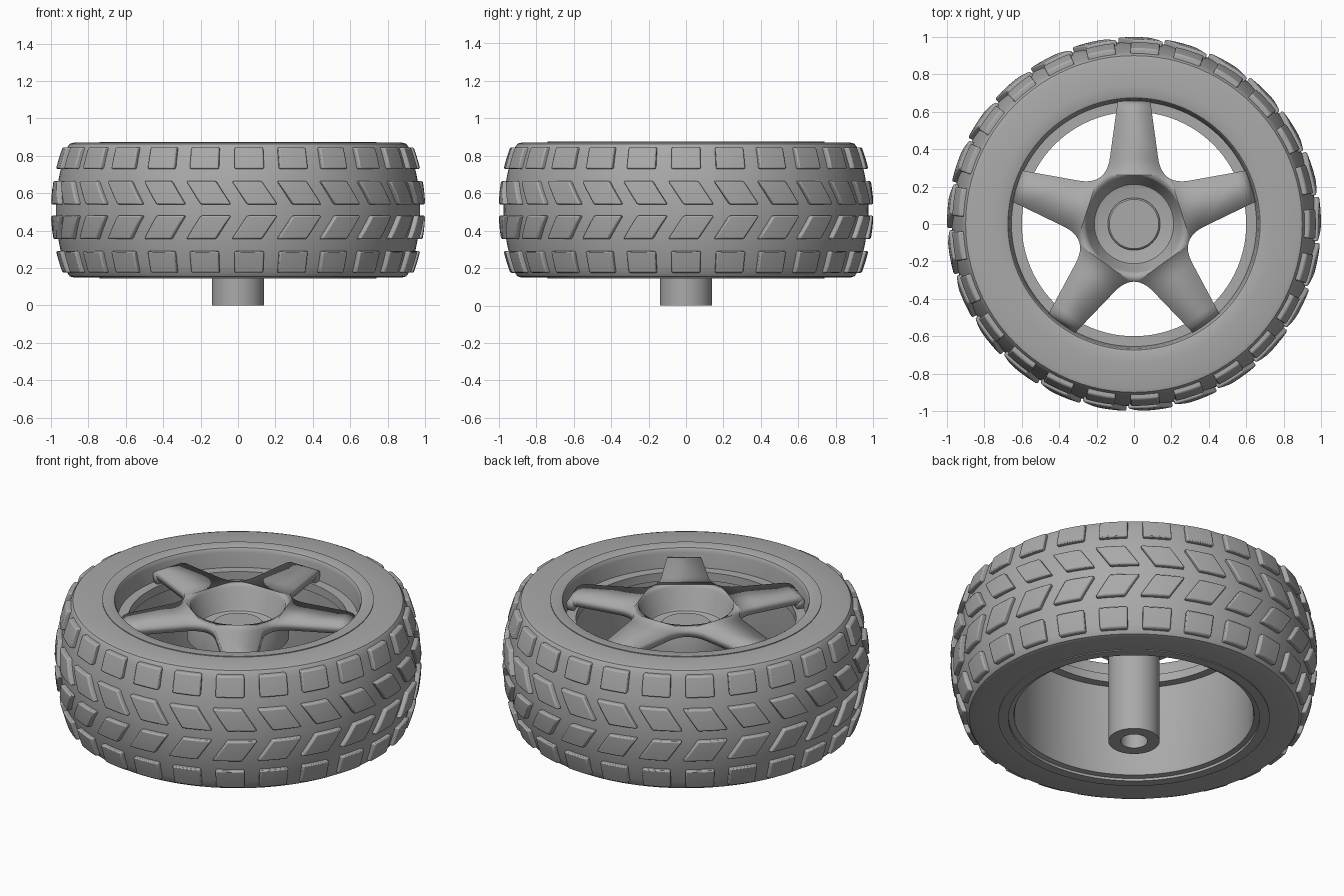
import bpy, bmesh
from math import sin, cos, pi, radians
from mathutils import Vector

cube = bpy.data.objects.get("Cube")
if cube:
    bpy.data.objects.remove(cube, do_unlink=True)

grey = bpy.data.materials.new("plain_grey")
grey.use_nodes = True
GREY = (0.4, 0.4, 0.4, 1)
grey.diffuse_color = GREY
grey.node_tree.nodes["Principled BSDF"].inputs["Base Color"].default_value = GREY

MID = 0.51  # height of the tyre's centre line


def finish(bm, name, angle=30):
    mesh = bpy.data.meshes.new(name)
    bm.to_mesh(mesh)
    bm.free()
    mesh.materials.append(grey)
    obj = bpy.data.objects.new(name, mesh)
    bpy.context.collection.objects.link(obj)
    bpy.ops.object.select_all(action='DESELECT')
    obj.select_set(True)
    bpy.context.view_layer.objects.active = obj
    bpy.ops.object.shade_smooth_by_angle(angle=radians(angle))
    return obj


def lathe(name, profile, closed=True, steps=96):
    """Turn an (r, z) profile around the z axis."""
    bm = bmesh.new()
    verts = [bm.verts.new((r, 0, z)) for r, z in profile]
    pairs = list(zip(verts, verts[1:]))
    if closed:
        pairs.append((verts[-1], verts[0]))
    edges = [bm.edges.new(p) for p in pairs]
    bmesh.ops.spin(bm, geom=verts + edges, axis=(0, 0, 1), cent=(0, 0, 0),
                   angle=2 * pi, steps=steps, use_duplicate=False)
    bmesh.ops.remove_doubles(bm, verts=bm.verts, dist=0.0002)
    bmesh.ops.recalc_face_normals(bm, faces=bm.faces)
    return finish(bm, name)


def tread_radius(z):
    return 0.974 - 0.55 * (z - MID) ** 2


# Tyre: barrel-shaped casing with rounded shoulders
crown = [(tread_radius(z), z) for z in (MID + 0.034 * k for k in range(-10, 11))]
lathe("tyre", [(0.735, 0.15), (0.88, 0.15), (0.9, 0.156)] + crown
      + [(0.9, 0.864), (0.88, 0.87), (0.735, 0.87)])


# Tread: four rows of raised pads, slanted in the two middle rows
def add_pads(bm, low, high, slant, shift, count=25):
    for k in range(count):
        part = bmesh.new()
        bmesh.ops.create_grid(part, x_segments=3, y_segments=3, size=1)
        top = bmesh.ops.extrude_face_region(part, geom=part.faces[:])
        raised = {v for v in top["geom"] if isinstance(v, bmesh.types.BMVert)}
        for v in part.verts:
            u, w = v.co.x, v.co.y
            z = (low + high) / 2 + w * (high - low) / 2
            a = 2 * pi * k / count + shift + 0.082 * u + slant * w
            r = tread_radius(z) + (0.027 if v in raised else -0.015)
            v.co = (r * cos(a), r * sin(a), z)
        bmesh.ops.recalc_face_normals(part, faces=part.faces)
        temp = bpy.data.meshes.new("temp")
        part.to_mesh(temp)
        part.free()
        bm.from_mesh(temp)
        bpy.data.meshes.remove(temp)


bm = bmesh.new()
for side in (1, -1):
    for near, far, slant, shift in ((0.22, 0.335, 0, 0), (0.03, 0.155, -0.042, 0.027)):
        low, high = sorted((MID + side * near, MID + side * far))
        add_pads(bm, low, high, slant * side, shift)
pads = finish(bm, "tread_pads", 40)
bevel = pads.modifiers.new("soft_edges", 'BEVEL')
bevel.width, bevel.segments, bevel.angle_limit = 0.008, 2, radians(40)

# Rim: outer lip, inner wall, narrow ledge and deep rear barrel
lathe("rim", [(0.74, 0.145), (0.74, 0.875), (0.685, 0.875), (0.674, 0.87),
              (0.668, 0.86), (0.665, 0.845), (0.655, 0.76), (0.6, 0.76),
              (0.6, 0.71), (0.65, 0.71), (0.65, 0.18), (0.655, 0.165),
              (0.685, 0.16), (0.685, 0.145)])

# Spokes: five-armed plate with an open centre and tips bent down to the ledge
SPOKE_TOP, HUB_R, BEND = 0.84, 0.26, 36
rows = [(0.66, 0.088, 0.76), (0.658, 0.088, 0.795), (0.648, 0.089, 0.818),
        (0.63, 0.091, 0.833), (0.6, 0.095, SPOKE_TOP), (0.36, 0.128, SPOKE_TOP)]
valley = Vector((cos(radians(BEND)), sin(radians(BEND))))
start, ctrl = Vector((0.36, 0.128)), valley * 0.25
mirrored = 2 * start.dot(valley) * valley - start
fillet = []
for k in range(1, 7):
    t = k / 12
    fillet.append(start * (1 - t) ** 2 + ctrl * 2 * t * (1 - t) + mirrored * t * t)

bm = bmesh.new()
for k in range(5):
    turn = pi / 2 + k * 2 * pi / 5

    def vert(x, y, z=SPOKE_TOP):
        return bm.verts.new((x * cos(turn) - y * sin(turn),
                             x * sin(turn) + y * cos(turn), z))

    left = [vert(s, w, z) for s, w, z in rows]
    right = [vert(s, -w, z) for s, w, z in rows]
    for i in range(len(rows) - 1):
        bm.faces.new((left[i], left[i + 1], right[i + 1], right[i]))
    arc = [radians(BEND * j / 8) for j in range(-8, 9)]
    root = [right[-1], left[-1]]
    root += [vert(p.x, p.y) for p in fillet]
    root += [vert(HUB_R * cos(a), HUB_R * sin(a)) for a in reversed(arc)]
    root += [vert(p.x, -p.y) for p in reversed(fillet)]
    bm.faces.new(root)
bmesh.ops.remove_doubles(bm, verts=bm.verts, dist=0.0005)
bm.normal_update()
bmesh.ops.reverse_faces(bm, faces=[f for f in bm.faces if f.normal.z < 0])
spokes = finish(bm, "spokes", 35)
shell = spokes.modifiers.new("thickness", 'SOLIDIFY')
shell.thickness, shell.offset = 0.05, -1

# Hub: bowl sunk into the middle of the spokes
lathe("hub_bowl", [(0, 0.7), (0.2, 0.7), (0.212, 0.705), (0.22, 0.718),
                   (0.252, 0.825), (0.262, 0.84), (0.278, 0.8), (0.278, 0.65),
                   (0.265, 0.64), (0, 0.64)], closed=False)

# Axle: long stub with a rounded cap and a socket in its lower end
lathe("axle", [(0, 0.73), (0.132, 0.73), (0.14, 0.722), (0.14, 0),
               (0.074, 0), (0.074, 0.25), (0, 0.25)], closed=False, steps=64)

# Socket key: flat side that makes the socket D-shaped
bm = bmesh.new()
outline = [radians(a) for a in range(-50, 51, 10)]
base = bm.faces.new([bm.verts.new((0.076 * cos(a), 0.076 * sin(a), 0.03))
                     for a in outline])
bmesh.ops.extrude_face_region(bm, geom=[base])
bm.verts.ensure_lookup_table()
for v in bm.verts[len(outline):]:
    v.co.z = 0.25
bmesh.ops.recalc_face_normals(bm, faces=bm.faces)
finish(bm, "socket_key")
